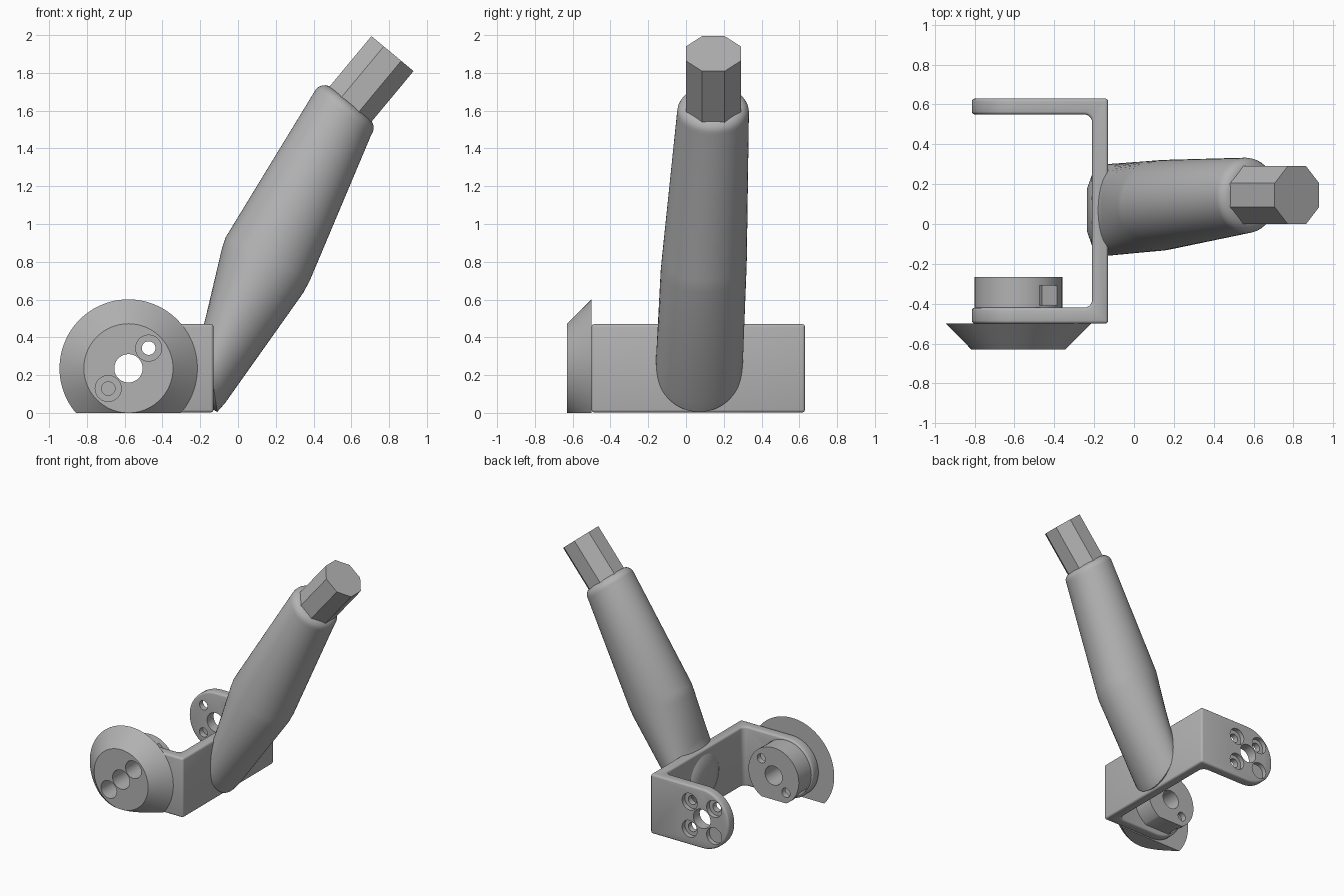
import bpy, bmesh, math
from mathutils import Vector, Matrix

if "Cube" in bpy.data.objects:
    bpy.data.objects.remove(bpy.data.objects["Cube"])

grey = bpy.data.materials.new("plain grey")
grey.use_nodes = True
COLOR = (0.45, 0.45, 0.45, 1)
grey.diffuse_color = COLOR
grey.node_tree.nodes["Principled BSDF"].inputs["Base Color"].default_value = COLOR

PX, PZ = -0.58, 0.236      # pivot axis of the bracket
BOLT = 0.107               # bolt offset from the pivot


def make(name, bm):
    bmesh.ops.recalc_face_normals(bm, faces=bm.faces)
    mesh = bpy.data.meshes.new(name)
    bm.to_mesh(mesh)
    bm.free()
    mesh.materials.append(grey)
    obj = bpy.data.objects.new(name, mesh)
    bpy.context.collection.objects.link(obj)
    return obj


def disc(name, y_front, y_back, r_front, r_back=None, x=PX, z=PZ, sides=64):
    """Cylinder or cone along y."""
    bm = bmesh.new()
    place = Matrix.Translation((x, (y_front + y_back) / 2, z)) @ Matrix.Rotation(math.pi / 2, 4, 'X')
    bmesh.ops.create_cone(bm, cap_ends=True, segments=sides, radius1=r_back or r_front,
                          radius2=r_front, depth=y_back - y_front, matrix=place)
    return make(name, bm)


def block(name, center, size, turn=0):
    bm = bmesh.new()
    place = (Matrix.Translation(center) @ Matrix.Rotation(turn, 4, 'Y')
             @ Matrix.Diagonal((*size, 1)))
    bmesh.ops.create_cube(bm, size=1, matrix=place)
    return make(name, bm)


def extrude(name, points, direction):
    bm = bmesh.new()
    face = bm.faces.new([bm.verts.new(p) for p in points])
    top = bmesh.ops.extrude_face_region(bm, geom=[face])
    verts = [v for v in top["geom"] if isinstance(v, bmesh.types.BMVert)]
    bmesh.ops.translate(bm, verts=verts, vec=direction)
    return make(name, bm)


def boolean(obj, cutter, operation='DIFFERENCE'):
    mod = obj.modifiers.new(cutter.name, 'BOOLEAN')
    mod.operation, mod.solver, mod.object = operation, 'EXACT', cutter
    cutter.hide_render = True


def bake(obj):
    graph = bpy.context.evaluated_depsgraph_get()
    mesh = bpy.data.meshes.new_from_object(obj.evaluated_get(graph))
    obj.modifiers.clear()
    obj.data = mesh


def smooth(obj, angle=35):
    bpy.ops.object.select_all(action='DESELECT')
    obj.select_set(True)
    bpy.context.view_layer.objects.active = obj
    bpy.ops.object.shade_smooth_by_angle(angle=math.radians(angle))


def arc(cx, cy, r, start, end, steps):
    angles = [math.radians(start + (end - start) * i / steps) for i in range(steps + 1)]
    return [(cx + r * math.cos(a), cy + r * math.sin(a)) for a in angles]


# U-shaped bracket: plan shape trimmed by a round-ended side shape
F = 0.04
plan = [(-0.9, -0.5), (-0.13, -0.5), (-0.13, 0.63), (-0.9, 0.63), (-0.9, 0.55)]
plan += arc(-0.21 - F, 0.55 - F, F, 90, 0, 5)
plan += arc(-0.21 - F, -0.42 + F, F, 0, -90, 5)
plan += [(-0.9, -0.42)]
bracket = extrude("bracket", [(x, y, -0.1) for x, y in plan], (0, 0, 0.8))
side = [(0, 0.47), *arc(PX, PZ, 0.234, 90, 270, 32), (0, 0.002)]
trim = extrude("side_trim", [(x, -1, z) for x, z in side], (0, 2, 0))
boolean(bracket, trim, 'INTERSECT')
bevel = bracket.modifiers.new("rounded_edges", 'BEVEL')
bevel.width, bevel.segments = 0.015, 3
bevel.limit_method, bevel.angle_limit = 'ANGLE', math.radians(40)

# Cone wheel outside and round boss inside the front arm
cone = disc("cone_wheel", -0.63, -0.5, 0.236, 0.365, sides=96)
boss = disc("inner_boss", -0.43, -0.265, 0.22)

# Cutters: pivot bore, bolt holes, counterbores, nut slots, flat undersides
bore = disc("bore_cutter", -0.8, 0.8, 0.075, sides=40)
cutters = [trim, bore]
for obj in (bracket, cone, boss):
    boolean(obj, bore)
for sx in (-1, 1):
    for sz in (-1, 1):
        x, z = PX + sx * BOLT, PZ + sz * BOLT
        hole = disc("far_bolt_cutter", 0.5, 0.7, 0.036, x=x, z=z, sides=24)
        sink = disc("far_sink_cutter", 0.595, 0.7, 0.066, x=x, z=z, sides=32)
        cutters += [hole, sink]
        boolean(bracket, hole)
        boolean(bracket, sink)
        if sx == sz:
            hole = disc("near_bolt_cutter", -0.7, -0.2, 0.036, x=x, z=z, sides=24)
            sink = disc("near_sink_cutter", -0.7, -0.47, 0.069, x=x, z=z, sides=32)
            slot = block("nut_slot_cutter", (PX + sx * 0.16, -0.36, PZ + sz * 0.16),
                         (0.24, 0.1, 0.125), -math.pi / 4)
            cutters += [hole, sink, slot]
            for obj in (bracket, cone, boss):
                boolean(obj, hole)
            for obj in (bracket, cone):
                boolean(obj, sink)
            boolean(boss, slot)
for obj, level in ((cone, 0), (boss, 0.045)):
    floor = block("floor_cutter", (PX, -0.4, level - 0.5), (2, 1, 1))
    cutters.append(floor)
    boolean(obj, floor)
for obj in (bracket, cone, boss):
    bake(obj)
    smooth(obj)
for cutter in cutters:
    bpy.data.objects.remove(cutter)

# Handle: rings given by upper point, lower point (x, z), y centre and y half-width
AXIS = Vector((0.64, 0, 0.77)).normalized()
ACROSS = Vector((-AXIS.z, 0, AXIS.x))
rings = [((-0.235, 0.33), (-0.235, 0.15), 0.07, 0.11),
         ((-0.215, 0.42), (-0.205, 0.06), 0.07, 0.18),
         ((-0.18, 0.47), (-0.11, 0.005), 0.07, 0.228),
         ((-0.163, 0.54), (-0.07, 0.05), 0.072, 0.23),
         ((-0.085, 0.87), (0.345, 0.635), 0.093, 0.227),
         ((-0.065, 0.93), (0.38, 0.70), 0.097, 0.225)]
rings = [(Vector((a[0], 0, a[1])), Vector((b[0], 0, b[1])), y, w) for a, b, y, w in rings]
tip = Vector((0.597, 0, 1.638))
R = 0.06
for i in range(6):                       # rounded shoulder
    t = math.radians(18 * i)
    c = tip - AXIS * R * (1 - math.sin(t))
    r = 0.19 - R * (1 - math.cos(t))
    rings.append((c + ACROSS * r, c - ACROSS * r, 0.143, r))

bm = bmesh.new()
N = 64
loops = []
for upper, lower, y, w in rings:
    mid, arm = (upper + lower) / 2, (upper - lower) / 2
    angles = [2 * math.pi * k / N for k in range(N)]
    loops.append([bm.verts.new(mid + arm * math.cos(a) + Vector((0, y + w * math.sin(a), 0)))
                  for a in angles])
for low, high in zip(loops, loops[1:]):
    for k in range(N):
        n = (k + 1) % N
        bm.faces.new((low[k], low[n], high[n], high[k]))
bm.faces.new(loops[0])
bm.faces.new(loops[-1])
smooth(make("handle", bm), 40)

# Octagonal peg at the top of the handle
end = Vector((0.818, 0.145, 1.902))
r8 = 0.145 / math.cos(math.pi / 8)
octagon = []
for k in range(8):
    a = math.pi / 8 + k * math.pi / 4
    octagon.append(end + ACROSS * r8 * math.cos(a) + Vector((0, r8 * math.sin(a), 0)))
extrude("octagonal_peg", octagon, -AXIS * 0.6)
